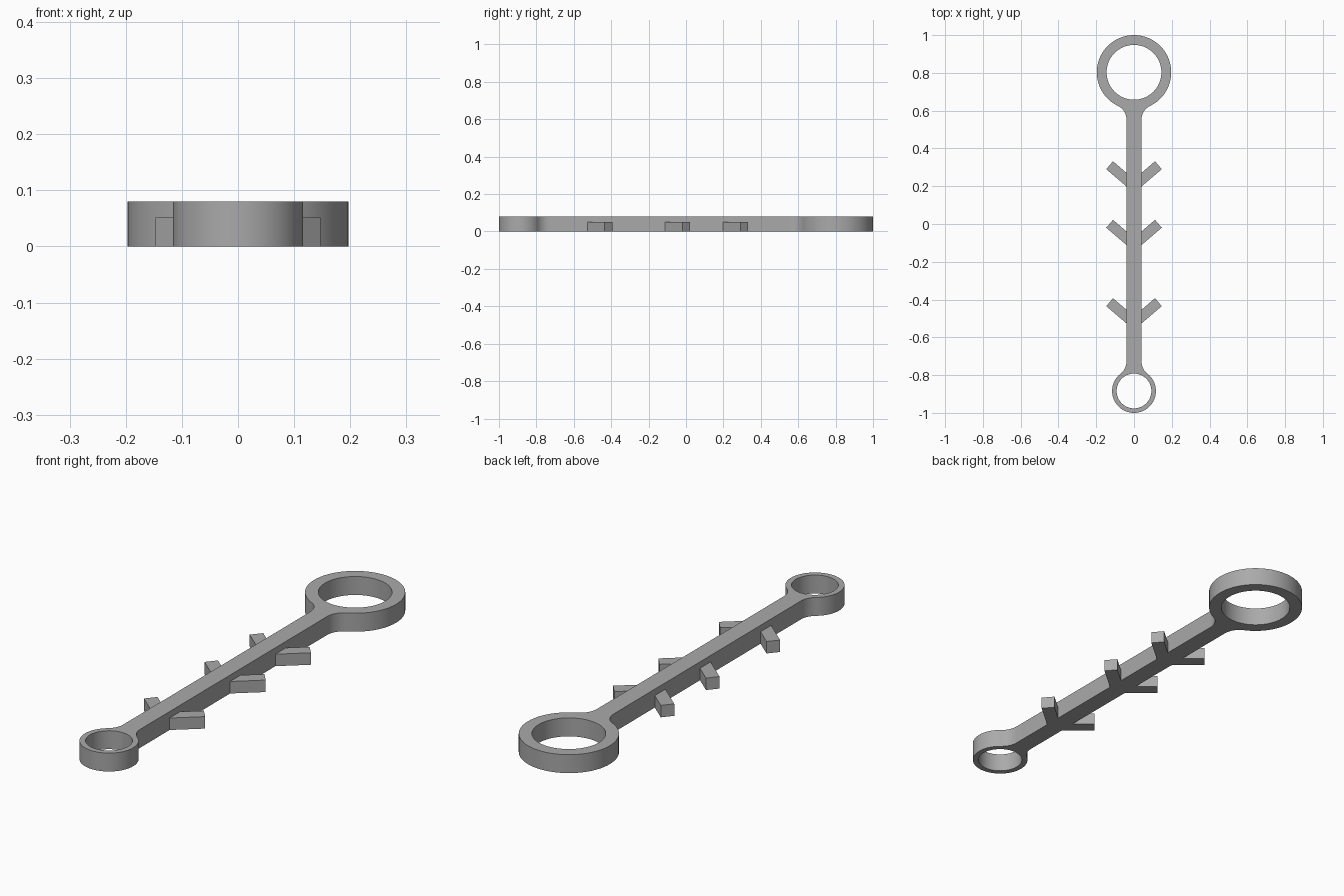
import bpy, bmesh
from math import sin, cos, pi, sqrt, atan2, radians, tan

cube = bpy.data.objects.get("Cube")
if cube:
    bpy.data.objects.remove(cube, do_unlink=True)

HEIGHT = 0.08          # thickness of shaft and rings
HALF_W = 0.04          # half width of the shaft
FILLET = 0.08          # radius blending shaft into rings
PRONG_H = 0.052

grey = bpy.data.materials.new("plain grey")
grey.use_nodes = True
colour = (0.4, 0.4, 0.4, 1)
grey.diffuse_color = colour
grey.node_tree.nodes["Principled BSDF"].inputs["Base Color"].default_value = colour


def arc(cx, cy, r, a0, a1, n, flip=1):
    """Points along an arc; flip = -1 mirrors it in y."""
    angles = [a0 + (a1 - a0) * i / n for i in range(n + 1)]
    return [(cx + r * cos(a), cy + flip * r * sin(a)) for a in angles]


def ring_end(cy, r, out):
    """Right half of a ring outline plus the fillet into the shaft."""
    cx = HALF_W + FILLET
    dy = sqrt((r + FILLET) ** 2 - cx ** 2)
    phi = atan2(dy, cx)
    ring = arc(0, cy, r, pi / 2, -phi, 48, out)
    blend = arc(cx, cy - out * dy, FILLET, pi - phi, pi, 12, out)
    return ring + blend[1:]


def extrude_outlines(name, outlines, height):
    """Flat plate from closed outlines; inner outlines become holes."""
    curve = bpy.data.curves.new(name, "CURVE")
    curve.dimensions = "2D"
    curve.fill_mode = "BOTH"
    curve.extrude = height / 2
    for points in outlines:
        spline = curve.splines.new("POLY")
        spline.points.add(len(points) - 1)
        for p, (x, y) in zip(spline.points, points):
            p.co = (x, y, 0, 1)
        spline.use_cyclic_u = True
    helper = bpy.data.objects.new(name + " helper", curve)
    bpy.context.collection.objects.link(helper)
    bpy.context.view_layer.update()
    deps = bpy.context.evaluated_depsgraph_get()
    mesh = bpy.data.meshes.new_from_object(helper.evaluated_get(deps))
    bpy.data.objects.remove(helper, do_unlink=True)

    # Weld caps to walls and stand the plate on the ground
    bm = bmesh.new()
    bm.from_mesh(mesh)
    bmesh.ops.remove_doubles(bm, verts=bm.verts, dist=1e-5)
    bmesh.ops.recalc_face_normals(bm, faces=bm.faces)
    bmesh.ops.translate(bm, verts=bm.verts, vec=(0, 0, height / 2))
    bm.to_mesh(mesh)
    bm.free()
    mesh.name = name
    mesh.materials.clear()
    mesh.materials.append(grey)
    obj = bpy.data.objects.new(name, mesh)
    bpy.context.collection.objects.link(obj)
    bpy.ops.object.select_all(action="DESELECT")
    obj.select_set(True)
    bpy.context.view_layer.objects.active = obj
    bpy.ops.object.shade_smooth_by_angle(angle=radians(30))
    return obj


# Shaft with a large ring at the back and a small ring at the front
BACK_Y, BACK_R, BACK_HOLE = 0.803, 0.197, 0.145
FRONT_Y, FRONT_R, FRONT_HOLE = -0.884, 0.116, 0.092
right = ring_end(BACK_Y, BACK_R, 1) + ring_end(FRONT_Y, FRONT_R, -1)[::-1]
left = [(-x, y) for x, y in right[-2:0:-1]]
holes = [arc(0, y, r, 0, 2 * pi, 96)[:-1]
         for y, r in ((BACK_Y, BACK_HOLE), (FRONT_Y, FRONT_HOLE))]
extrude_outlines("shaft_with_rings", [right + left] + holes, HEIGHT)

# Three pairs of slanted prongs, each cut flush with the shaft side
SLANT, PRONG_W, TIP_X = radians(40.5), 0.055, 0.147
for label, top_y in (("back", 0.332), ("middle", 0.022), ("front", -0.393)):
    outer = (TIP_X, top_y - PRONG_W * cos(SLANT))
    inner = (TIP_X - PRONG_W * sin(SLANT), top_y)
    roots = [(HALF_W, y - (x - HALF_W) * tan(SLANT)) for x, y in (inner, outer)]
    outline = [outer, inner] + roots
    for side, sign in (("left", 1), ("right", -1)):
        extrude_outlines(f"{label}_{side}_prong",
                         [[(sign * x, y) for x, y in outline]], PRONG_H)
